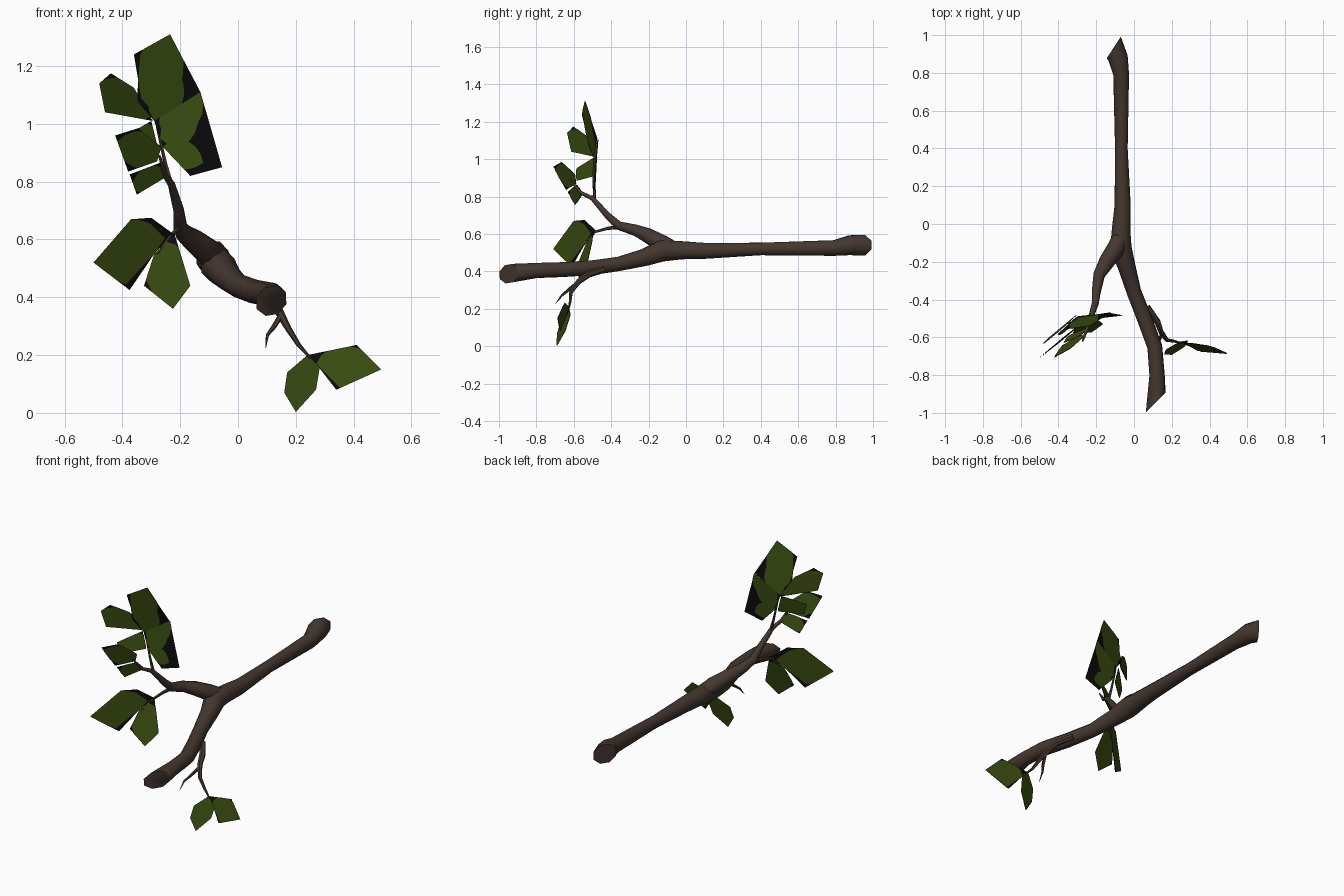
import bpy, bmesh, math
from mathutils import Vector

if "Cube" in bpy.data.objects:
    bpy.data.objects.remove(bpy.data.objects["Cube"])


def material(name, rgb):
    m = bpy.data.materials.new(name)
    m.diffuse_color = (*rgb, 1)
    m.use_nodes = True
    m.node_tree.nodes["Principled BSDF"].inputs["Base Color"].default_value = m.diffuse_color
    return m


BARK = material("bark brown", (0.058, 0.038, 0.029))
GREEN = material("leaf green", (0.040, 0.072, 0.005))
BLACK = material("leaf card black", (0.003, 0.003, 0.003))


def make_object(name, bm, mat):
    mesh = bpy.data.meshes.new(name)
    bm.to_mesh(mesh)
    bm.free()
    mesh.materials.append(mat)
    obj = bpy.data.objects.new(name, mesh)
    bpy.context.collection.objects.link(obj)
    return obj


def tube(name, path, sides=8, cuts=(None, None)):
    """Sweep a ring along (x, y, z, radius) points; cuts are slanted end normals."""
    pts = [Vector(p[:3]) for p in path]
    bm, rings, side = bmesh.new(), [], Vector((1, 0, 0.01))
    last = len(pts) - 1
    for i, p in enumerate(pts):
        t = (pts[min(i + 1, last)] - pts[max(i - 1, 0)]).normalized()
        side = (side - t * side.dot(t)).normalized()
        up = t.cross(side)
        cut = cuts[0] if i == 0 else cuts[1] if i == last else None
        ring = []
        for k in range(sides):
            a = 2 * math.pi * (k + 0.5) / sides
            d = (side * math.cos(a) + up * math.sin(a)) * path[i][3]
            if cut:
                n = Vector(cut)
                d -= t * (d.dot(n) / t.dot(n))
            ring.append(bm.verts.new(p + d))
        rings.append(ring)
    for a, b in zip(rings, rings[1:]):
        for k in range(sides):
            j = (k + 1) % sides
            bm.faces.new((a[k], a[j], b[j], b[k]))
    bm.faces.new(rings[0][::-1])
    bm.faces.new(rings[-1])
    bmesh.ops.recalc_face_normals(bm, faces=bm.faces)
    obj = make_object(name, bm, BARK)
    bpy.ops.object.select_all(action='DESELECT')
    obj.select_set(True)
    bpy.context.view_layer.objects.active = obj
    bpy.ops.object.shade_smooth_by_angle(angle=math.radians(50))


def leaf_card(name, corners, leaves):
    """Flat dark card with green leaf plates (base x, z, tip x, z, width) on both sides."""
    pts = [Vector(c) for c in corners]
    mid = sum(pts, Vector()) / len(pts)
    n = Vector()
    for a, b in zip(pts, pts[1:] + pts[:1]):
        n += (a - mid).cross(b - mid)
    n.normalize()

    def on_plane(x, z):
        return Vector((x, mid.y - (n.x * (x - mid.x) + n.z * (z - mid.z)) / n.y, z))

    flat = [on_plane(p.x, p.z) for p in pts]
    bm = bmesh.new()
    bm.faces.new([bm.verts.new(p) for p in flat])
    make_object(name, bm, BLACK)

    plates = bmesh.new()
    for bx, bz, tx, tz, width in leaves:
        length = math.hypot(tx - bx, tz - bz)
        dx, dz = (tx - bx) / length, (tz - bz) / length
        # leaf outline: round body with a pointed tip
        prof = [(0, 0), (.12, .3), (.3, .47), (.5, .5), (.7, .42), (.87, .24), (1, 0)]
        outline = prof + [(u, -v) for u, v in prof[-2:0:-1]]
        for s in (1, -1):
            loop = []
            for u, v in outline:
                u, v = u * length, v * width
                loop.append(plates.verts.new(
                    on_plane(bx + dx * u - dz * v, bz + dz * u + dx * v) + n * 0.002 * s))
            f = plates.faces.new(loop)
            f.normal_update()
            if f.normal.dot(n) * s < 0:
                f.normal_flip()
    # trim the leaves to the card border
    for a, b in zip(flat, flat[1:] + flat[:1]):
        out = Vector((b.z - a.z, 0, a.x - b.x))
        if out.dot(mid - a) > 0:
            out = -out
        bmesh.ops.bisect_plane(plates, geom=plates.verts[:] + plates.edges[:] + plates.faces[:],
                               plane_co=a, plane_no=out, clear_outer=True)
    make_object(name + "_leaves", plates, GREEN)


# Main limb, with slanted cuts at both ends
tube("main_branch", [
    (-.107, .935, .54, .060), (-.085, .88, .54, .057), (-.068, .79, .525, .045),
    (-.067, .40, .52, .036), (-.06, .10, .51, .046), (-.068, -.02, .513, .052),
    (-.07, -.13, .51, .062), (-.04, -.22, .475, .050), (0, -.36, .44, .041),
    (.055, -.50, .42, .042), (.11, -.65, .41, .042), (.122, -.80, .405, .043),
    (.115, -.945, .388, .053)], cuts=((-.84, .55, 0), (.7, -.7, 0)))

# Upper side limb and its twigs
tube("side_branch", [
    (-.07, -.06, .52, .040), (-.095, -.13, .55, .050), (-.145, -.2, .59, .043),
    (-.185, -.27, .62, .032), (-.2, -.36, .645, .025), (-.205, -.42, .70, .019),
    (-.23, -.5, .79, .013), (-.25, -.56, .82, .010), (-.272, -.62, .89, .004)])
tube("upper_twig", [(-.23, -.49, .785, .010), (-.25, -.49, .86, .007), (-.28, -.49, .99, .004)], 5)
tube("middle_twig", [(-.195, -.34, .64, .013), (-.215, -.42, .63, .009),
                     (-.235, -.49, .61, .007), (-.28, -.53, .55, .004)], 5)

# Lower twig and thorn
tube("lower_twig", [(.07, -.44, .41, .018), (.125, -.52, .385, .018), (.145, -.575, .345, .015),
                    (.175, -.615, .29, .011), (.21, -.62, .235, .008), (.25, -.63, .19, .004)], 6)
tube("thorn", [(.15, -.58, .34, .010), (.125, -.63, .30, .009),
               (.102, -.665, .27, .006), (.096, -.70, .225, .001)], 5)

# Upper leaf cluster
leaf_card("top_card", [(-.235, -.54, 1.31), (-.13, -.475, 1.11), (-.29, -.49, 1.01),
                       (-.35, -.53, 1.08), (-.345, -.54, 1.15), (-.36, -.55, 1.24)],
          [(-.31, 1.06, -.235, 1.32, .17), (-.29, 1.01, -.20, 1.17, .11)])
leaf_card("right_card", [(-.13, -.475, 1.11), (-.055, -.48, .85), (-.165, -.5, .82),
                         (-.26, -.5, .92), (-.29, -.49, 1.01)],
          [(-.26, .96, -.125, 1.115, .13), (-.26, .92, -.12, .865, .10), (-.27, .95, -.14, 1.0, .10)])
leaf_card("left_card", [(-.48, -.64, 1.14), (-.44, -.605, 1.175), (-.36, -.525, 1.125),
                        (-.295, -.485, 1.01), (-.46, -.6, 1.04)],
          [(-.30, 1.03, -.50, 1.135, .16)])
leaf_card("inner_card", [(-.405, -.585, .95), (-.30, -.49, 1.01),
                         (-.275, -.49, .91), (-.385, -.585, .885)],
          [(-.27, .97, -.41, .91, .12)])
leaf_card("front_card", [(-.425, -.71, .96), (-.345, -.665, .985), (-.265, -.595, .92),
                         (-.28, -.59, .87), (-.38, -.64, .835)],
          [(-.26, .89, -.425, .935, .13)])
leaf_card("small_card", [(-.375, -.64, .825), (-.27, -.575, .865),
                         (-.25, -.56, .815), (-.35, -.585, .755)],
          [(-.25, .84, -.37, .775, .085)])

# Middle leaf cluster
leaf_card("middle_left_card", [(-.5, -.7, .52), (-.37, -.61, .67), (-.3, -.53, .675),
                               (-.225, -.49, .62), (-.29, -.535, .55), (-.375, -.615, .425)],
          [(-.25, .60, -.5, .51, .23)])
leaf_card("middle_right_card", [(-.22, -.49, .62), (-.165, -.53, .44), (-.225, -.57, .36),
                                (-.325, -.58, .44), (-.29, -.53, .55)],
          [(-.27, .60, -.21, .35, .16)])

# Lower leaf pair
leaf_card("lower_right_card", [(.24, -.61, .2), (.41, -.655, .235), (.495, -.685, .15),
                               (.34, -.67, .08), (.27, -.645, .17)],
          [(.26, .15, .50, .155, .16)])
leaf_card("lower_front_card", [(.24, -.62, .2), (.285, -.62, .17), (.27, -.65, .08),
                               (.2, -.685, .003), (.16, -.69, .07), (.17, -.67, .14)],
          [(.255, .2, .195, 0, .15)])
